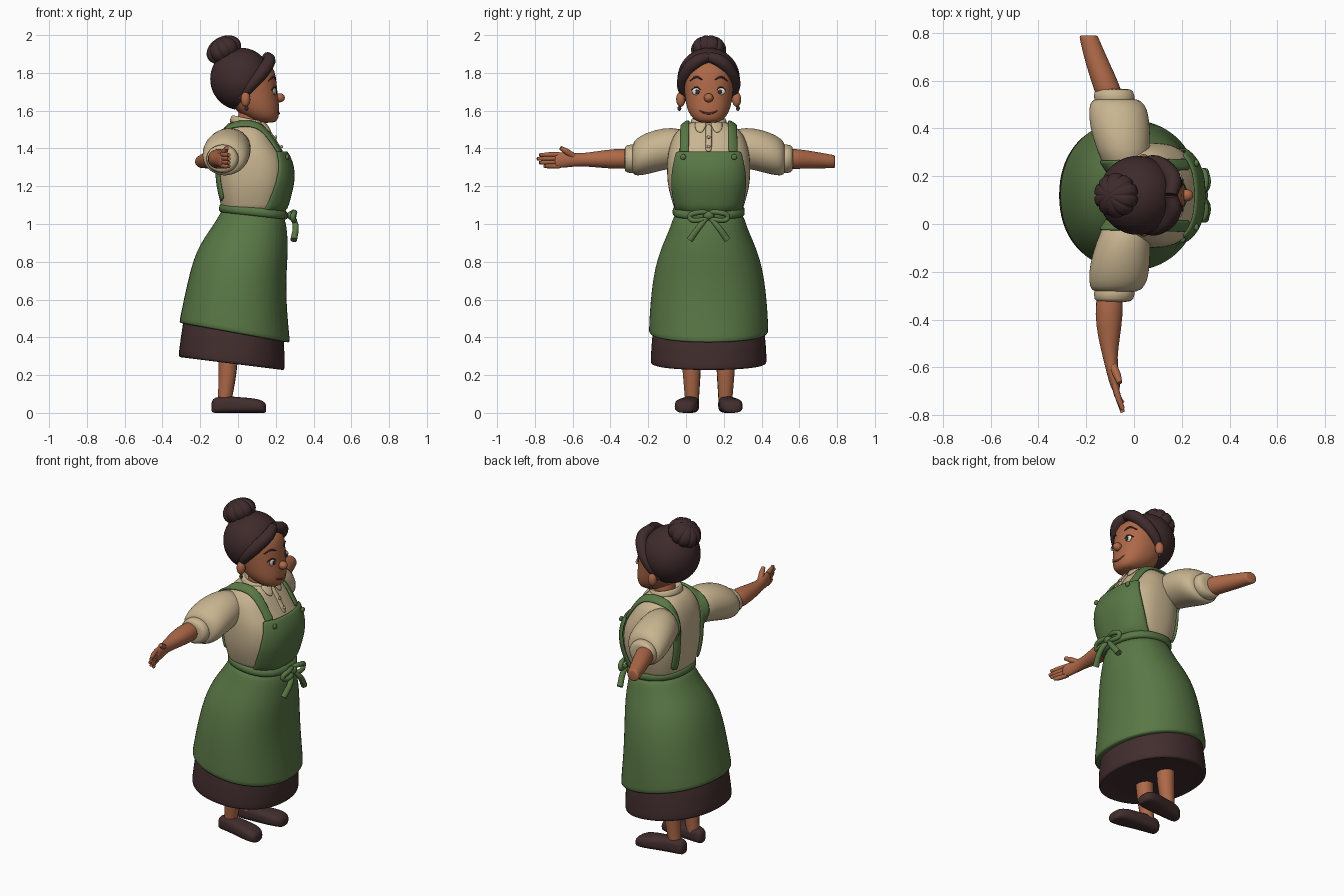
import bpy, bmesh, math
from mathutils import Vector, Matrix

if "Cube" in bpy.data.objects:
    bpy.data.objects.remove(bpy.data.objects["Cube"])

MID = 0.12          # the figure looks along +x, its middle plane is y = MID
RIGHT, LEFT = -1, 1
SIDES = (("right", RIGHT), ("left", LEFT))


def material(name, r, g, b):
    m = bpy.data.materials.new(name)
    m.use_nodes = True
    m.diffuse_color = (r, g, b, 1)
    bsdf = m.node_tree.nodes["Principled BSDF"]
    bsdf.inputs["Base Color"].default_value = (r, g, b, 1)
    bsdf.inputs["Roughness"].default_value = 0.8
    return m


SKIN = material("warm_skin", 0.42, 0.14, 0.065)
HAIR = material("dark_hair", 0.05, 0.024, 0.025)
CLOTH = material("dark_brown_cloth", 0.055, 0.027, 0.027)
GREEN = material("apron_green", 0.1, 0.185, 0.06)
CREAM = material("blouse_cream", 0.58, 0.46, 0.28)
WHITE = material("eye_white", 0.75, 0.72, 0.66)
LIP = material("lip_brown", 0.2, 0.05, 0.03)


def finish(name, bm, mat, subsurf=0, thick=0):
    bmesh.ops.recalc_face_normals(bm, faces=bm.faces)
    mesh = bpy.data.meshes.new(name)
    bm.to_mesh(mesh)
    bm.free()
    mesh.materials.append(mat)
    for p in mesh.polygons:
        p.use_smooth = True
    ob = bpy.data.objects.new(name, mesh)
    bpy.context.collection.objects.link(ob)
    if thick:
        mod = ob.modifiers.new("thickness", "SOLIDIFY")
        mod.thickness, mod.offset = thick, 0
    if subsurf:
        mod = ob.modifiers.new("smooth", "SUBSURF")
        mod.levels = mod.render_levels = subsurf
    return ob


def skin_rings(name, mat, rings, subsurf=1):
    bm = bmesh.new()
    loops = [[bm.verts.new(p) for p in ring] for ring in rings]
    n = len(loops[0])
    for a, b in zip(loops, loops[1:]):
        for i in range(n):
            j = (i + 1) % n
            bm.faces.new((a[i], a[j], b[j], b[i]))
    bm.faces.new(loops[0])
    bm.faces.new(loops[-1])
    return finish(name, bm, mat, subsurf)


def oval(ra, rb, power, n=36):
    """Points of a superellipse."""
    for k in range(n):
        t = math.tau * k / n
        c, s = math.cos(t), math.sin(t)
        yield (ra * math.copysign(abs(c) ** (2 / power), c),
               rb * math.copysign(abs(s) ** (2 / power), s))


def upright(name, mat, rows, power=2):
    """Rows: height, back x, front x, half width, forward slope."""
    rings = []
    for z, back, front, half, slope in rows:
        mx = (back + front) / 2
        rings.append([(mx + u, MID + v, z - slope * (mx + u))
                      for u, v in oval((front - back) / 2, half, power)])
    return skin_rings(name, mat, rings)


def limb(name, mat, side, rows):
    """Rows along the arm: distance from middle, x, z, x radius, z radius."""
    rings = [[(x + u, MID + side * d, z + v) for u, v in oval(rx, rz, 2, 24)]
             for d, x, z, rx, rz in rows]
    return skin_rings(name, mat, rings)


def ball(name, mat, at, size, turn=Matrix()):
    bm = bmesh.new()
    bmesh.ops.create_uvsphere(bm, u_segments=32, v_segments=20, radius=1)
    bm.transform(Matrix.Translation(at) @ turn @ Matrix.Diagonal((*size, 1)))
    return finish(name, bm, mat)


def tube(name, mat, pts, radii, cyclic=False):
    cu = bpy.data.curves.new(name, "CURVE")
    cu.dimensions, cu.bevel_depth, cu.use_fill_caps = "3D", 1, True
    cu.bevel_resolution, cu.resolution_u = 4, 8
    sp = cu.splines.new("BEZIER")
    sp.bezier_points.add(len(pts) - 1)
    sp.use_cyclic_u = cyclic
    for bp, p, r in zip(sp.bezier_points, pts, radii):
        bp.co, bp.radius = p, r
        bp.handle_left_type = bp.handle_right_type = "AUTO"
    cu.materials.append(mat)
    ob = bpy.data.objects.new(name, cu)
    bpy.context.collection.objects.link(ob)
    return ob


def sheet(name, mat, rows, thick):
    bm = bmesh.new()
    grid = [[bm.verts.new(p) for p in row] for row in rows]
    for a, b in zip(grid, grid[1:]):
        for i in range(len(a) - 1):
            bm.faces.new((a[i], a[i + 1], b[i + 1], b[i]))
    return finish(name, bm, mat, 1, thick)


def cast(start, target, lift):
    """Point on the surfaces built so far, raised by lift."""
    start, target = Vector(start), Vector(target)
    way = (target - start).normalized()
    hit, spot, *_ = bpy.context.scene.ray_cast(
        bpy.context.evaluated_depsgraph_get(), start, way)
    return (spot if hit else target) - way * lift


def on_front(d, z, lift):
    return cast((1, MID + d, z), (0.1, MID + d, z), lift)


# blouse body and puffed sleeves
upright("blouse", CREAM, [
    (1.04, -0.085, 0.23, 0.18, 0), (1.1, -0.09, 0.235, 0.185, 0),
    (1.18, -0.11, 0.262, 0.215, 0), (1.27, -0.118, 0.275, 0.222, 0),
    (1.35, -0.118, 0.255, 0.22, 0), (1.4, -0.113, 0.22, 0.21, 0),
    (1.47, -0.1, 0.18, 0.19, 0), (1.52, -0.07, 0.145, 0.14, 0),
    (1.55, -0.03, 0.12, 0.08, 0)], 2.5)
for label, s in SIDES:
    limb(label + "_sleeve", CREAM, s, [
        (0.09, -0.03, 1.4, 0.09, 0.095), (0.2, -0.045, 1.405, 0.115, 0.11),
        (0.29, -0.06, 1.385, 0.127, 0.113), (0.36, -0.066, 1.362, 0.125, 0.108),
        (0.4, -0.075, 1.347, 0.105, 0.09), (0.405, -0.078, 1.345, 0.07, 0.06)])
    limb(label + "_cuff", CREAM, s, [
        (0.385, -0.08, 1.345, 0.075, 0.068), (0.39, -0.08, 1.345, 0.088, 0.078),
        (0.44, -0.085, 1.345, 0.085, 0.075), (0.447, -0.085, 1.345, 0.06, 0.055)])
bpy.context.view_layer.update()

# placket, then bib and straps draped over the blouse
placket = [[on_front(d, 1.53 - 0.03 * i, 0.004) for d in (-0.018, 0.018)] for i in range(6)]
bib = []
for i in range(13):
    t = i / 12
    half = 0.172 + 0.026 * math.sin(math.pi * t)
    bib.append([on_front(half * k / 8, 1.385 - 0.325 * t, 0.024) for k in range(-8, 9)])
straps = {}
for label, s in SIDES:
    straps[label] = []
    for i in range(25):
        a = math.radians(22 + 211 * i / 24)
        row = []
        for d in (0.105, 0.13, 0.155):
            core = Vector((0.05, MID + s * d * (1 - 0.1 * i / 24), 1.3))
            row.append(cast(core + Vector((math.cos(a), 0, math.sin(a))), core, 0.011))
        straps[label].append(row)
sheet("blouse_placket", CREAM, placket, 0.012)
sheet("apron_bib", GREEN, bib, 0.016)
for label, s in SIDES:
    sheet(label + "_apron_strap", GREEN, straps[label], 0.016)
    ball(label + "_strap_button", GREEN, on_front(s * 0.135, 1.355, 0.008), (0.01, 0.015, 0.015))
for z in (1.41, 1.46):
    ball("blouse_button", CREAM, on_front(0, z, 0.006), (0.007, 0.009, 0.009))

# apron skirt, underskirt and waistband
upright("apron_skirt", GREEN, [
    (1.085, -0.085, 0.245, 0.178, 0.11), (1.03, -0.1, 0.255, 0.19, 0.11),
    (0.95, -0.15, 0.265, 0.22, 0.12), (0.87, -0.2, 0.264, 0.255, 0.13),
    (0.77, -0.24, 0.257, 0.285, 0.14), (0.65, -0.268, 0.256, 0.303, 0.15),
    (0.53, -0.292, 0.265, 0.313, 0.17), (0.435, -0.31, 0.275, 0.317, 0.18),
    (0.42, -0.312, 0.276, 0.317, 0.18), (0.418, -0.28, 0.24, 0.28, 0.18)], 2.15)
upright("underskirt", CLOTH, [
    (0.55, -0.27, 0.23, 0.28, 0.16), (0.42, -0.295, 0.246, 0.3, 0.16),
    (0.28, -0.314, 0.248, 0.308, 0.13), (0.256, -0.317, 0.248, 0.309, 0.125),
    (0.256, -0.295, 0.228, 0.288, 0.125), (0.275, -0.27, 0.21, 0.27, 0.125)], 2.15)
upright("waistband", GREEN, [
    (1.05, -0.09, 0.25, 0.18, 0.11), (1.053, -0.104, 0.268, 0.193, 0.11),
    (1.098, -0.099, 0.264, 0.192, 0.11), (1.1, -0.085, 0.245, 0.178, 0.11)], 2.3)

# bow on the waistband
ball("bow_knot", GREEN, (0.285, MID, 1.045), (0.025, 0.03, 0.025))
for label, s in SIDES:
    tube(label + "_bow_loop", GREEN,
         [(0.285, MID, 1.045), (0.3, MID + s * 0.06, 1.06),
          (0.29, MID + s * 0.1, 1.035), (0.3, MID + s * 0.05, 1.02)],
         (0.012, 0.014, 0.014, 0.013), True)
    tube(label + "_bow_tail", GREEN,
         [(0.285, MID, 1.04), (0.305, MID + s * 0.045, 0.99), (0.295, MID + s * 0.1, 0.915)],
         (0.01, 0.016, 0.018))

# neck and collar
upright("neck", SKIN, [(1.48, 0.0, 0.11, 0.065, 0), (1.55, 0.0, 0.12, 0.062, 0),
                       (1.63, 0.0, 0.13, 0.065, 0)])
upright("collar", CREAM, [
    (1.52, -0.05, 0.14, 0.1, 0.2), (1.545, -0.042, 0.145, 0.098, 0.2),
    (1.57, -0.034, 0.138, 0.09, 0.2), (1.572, -0.025, 0.125, 0.08, 0.2),
    (1.55, -0.015, 0.12, 0.07, 0.2)])
bpy.context.view_layer.update()
for label, s in SIDES:
    sheet(label + "_collar_point", CREAM,
          [[on_front(s * d, z, 0.008) for d, z in row] for row in
           (((0.006, 1.54), (0.04, 1.54), (0.075, 1.545)),
            ((0.015, 1.515), (0.045, 1.51), (0.075, 1.52)),
            ((0.03, 1.485), (0.05, 1.48), (0.07, 1.495)))], 0.012)

# head, then features placed on its surface
upright("head", SKIN, [
    (1.535, 0.11, 0.19, 0.04, 0), (1.55, 0.07, 0.212, 0.078, 0),
    (1.59, 0.0, 0.22, 0.108, 0), (1.64, -0.05, 0.217, 0.122, 0),
    (1.71, -0.08, 0.207, 0.13, 0), (1.78, -0.08, 0.203, 0.135, 0),
    (1.84, -0.05, 0.185, 0.12, 0), (1.88, 0.0, 0.12, 0.07, 0)], 2.2)
bpy.context.view_layer.update()
smile = [on_front(d * 0.016, 1.585 + 0.0018 * d * d, 0) for d in range(-3, 4)]
spots = {}
for label, s in SIDES:
    spots[label] = (on_front(s * 0.064, 1.702, 0), on_front(s * 0.06, 1.7, 0.007),
                    [on_front(s * d, z, 0.002) for d, z in
                     ((0.035, 1.765), (0.065, 1.778), (0.1, 1.758))],
                    [on_front(s * d, z, 0.004) for d, z in
                     ((0.042, 1.71), (0.064, 1.725), (0.09, 1.71))])
tube("mouth", LIP, smile, (0.002, 0.004, 0.005, 0.005, 0.005, 0.004, 0.002))
ball("nose", SKIN, (0.22, MID, 1.668), (0.028, 0.025, 0.024))
for label, s in SIDES:
    eye, pupil, brow, lid = spots[label]
    ball(label + "_eye", WHITE, eye, (0.009, 0.025, 0.019))
    ball(label + "_pupil", HAIR, pupil, (0.005, 0.011, 0.013))
    tube(label + "_eyebrow", HAIR, brow, (0.003, 0.006, 0.003))
    tube(label + "_eyelid", HAIR, lid, (0.002, 0.004, 0.003))
    ball(label + "_ear", SKIN, (0.04, MID + s * 0.148, 1.66), (0.025, 0.024, 0.04))
    ball(label + "_earring", HAIR, (0.045, MID + s * 0.155, 1.612), (0.01, 0.01, 0.013))

# hair cap cut open for the face, swept rolls and ridged bun
bm = bmesh.new()
bmesh.ops.create_uvsphere(bm, u_segments=48, v_segments=32, radius=1)
bm.transform(Matrix.Translation((0.015, MID, 1.768)) @ Matrix.Diagonal((0.162, 0.165, 0.165, 1)))
cut = bmesh.ops.bisect_plane(bm, geom=bm.verts[:] + bm.edges[:] + bm.faces[:], clear_outer=True,
                             plane_co=(0.185, MID, 1.86), plane_no=(0.2, 0, -0.16))
bmesh.ops.edgeloop_fill(bm, edges=[e for e in cut["geom_cut"] if isinstance(e, bmesh.types.BMEdge)])
finish("hair_cap", bm, HAIR)
for label, s in SIDES:
    tube(label + "_hair_roll", HAIR,
         [(0.155, MID, 1.885), (0.165, MID + s * 0.06, 1.862), (0.125, MID + s * 0.118, 1.8),
          (0.07, MID + s * 0.138, 1.735), (0.01, MID + s * 0.12, 1.66)],
         (0.027, 0.034, 0.035, 0.03, 0.018))
bm = bmesh.new()
bmesh.ops.create_uvsphere(bm, u_segments=80, v_segments=24, radius=1)
for v in bm.verts:
    groove = 1 - abs(math.sin(5 * math.atan2(v.co.y, v.co.x)))
    v.co *= 1 - 0.12 * groove ** 3 * math.hypot(v.co.x, v.co.y)
bm.transform(Matrix.Translation((-0.075, MID, 1.922)) @ Matrix.Rotation(-0.5, 4, "Y")
             @ Matrix.Diagonal((0.098, 0.093, 0.07, 1)))
finish("hair_bun", bm, HAIR)

# arms: the right one ends in an open hand, the left one at the wrist
limb("right_arm", SKIN, RIGHT, [
    (0.38, -0.1, 1.345, 0.055, 0.055), (0.5, -0.105, 1.345, 0.06, 0.054),
    (0.6, -0.105, 1.342, 0.045, 0.042), (0.68, -0.1, 1.34, 0.03, 0.033),
    (0.73, -0.092, 1.34, 0.026, 0.038), (0.79, -0.08, 1.337, 0.022, 0.042),
    (0.82, -0.075, 1.337, 0.016, 0.036)])
limb("left_arm", SKIN, LEFT, [
    (0.38, -0.095, 1.345, 0.055, 0.055), (0.46, -0.115, 1.345, 0.058, 0.054),
    (0.55, -0.152, 1.34, 0.051, 0.046), (0.64, -0.182, 1.332, 0.042, 0.037),
    (0.665, -0.19, 1.33, 0.039, 0.035), (0.67, -0.19, 1.33, 0.036, 0.032)])
for k, (label, reach) in enumerate((("index", 0.895), ("middle", 0.908),
                                    ("ring", 0.895), ("little", 0.87))):
    z = 1.367 - 0.02 * k
    tube(label + "_finger", SKIN,
         [(-0.082, MID - 0.79, z), (-0.066, MID - 0.845, z), (-0.047, MID - reach, z - 0.002)],
         (0.013, 0.013, 0.009))
tube("thumb", SKIN, [(-0.09, MID - 0.71, 1.355), (-0.07, MID - 0.755, 1.385),
                     (-0.06, MID - 0.785, 1.403)], (0.018, 0.016, 0.011))

# legs and slightly splayed shoes
for label, s in SIDES:
    tube(label + "_leg", SKIN,
         [(-0.05, MID + s * 0.092, 0.35), (-0.055, MID + s * 0.09, 0.22),
          (-0.072, MID + s * 0.088, 0.05)], (0.054, 0.048, 0.036))
    rings = []
    for x, d, half, top in ((-0.142, 0.09, 0.025, 0.06), (-0.125, 0.09, 0.04, 0.085),
                            (-0.06, 0.096, 0.047, 0.09), (0.02, 0.108, 0.055, 0.082),
                            (0.09, 0.12, 0.064, 0.078), (0.135, 0.126, 0.052, 0.064),
                            (0.15, 0.128, 0.03, 0.045)):
        rings.append([(x, MID + s * d + u, top / 2 + v) for u, v in oval(half, top / 2, 2.8, 24)])
    skin_rings(label + "_shoe", CLOTH, rings)
